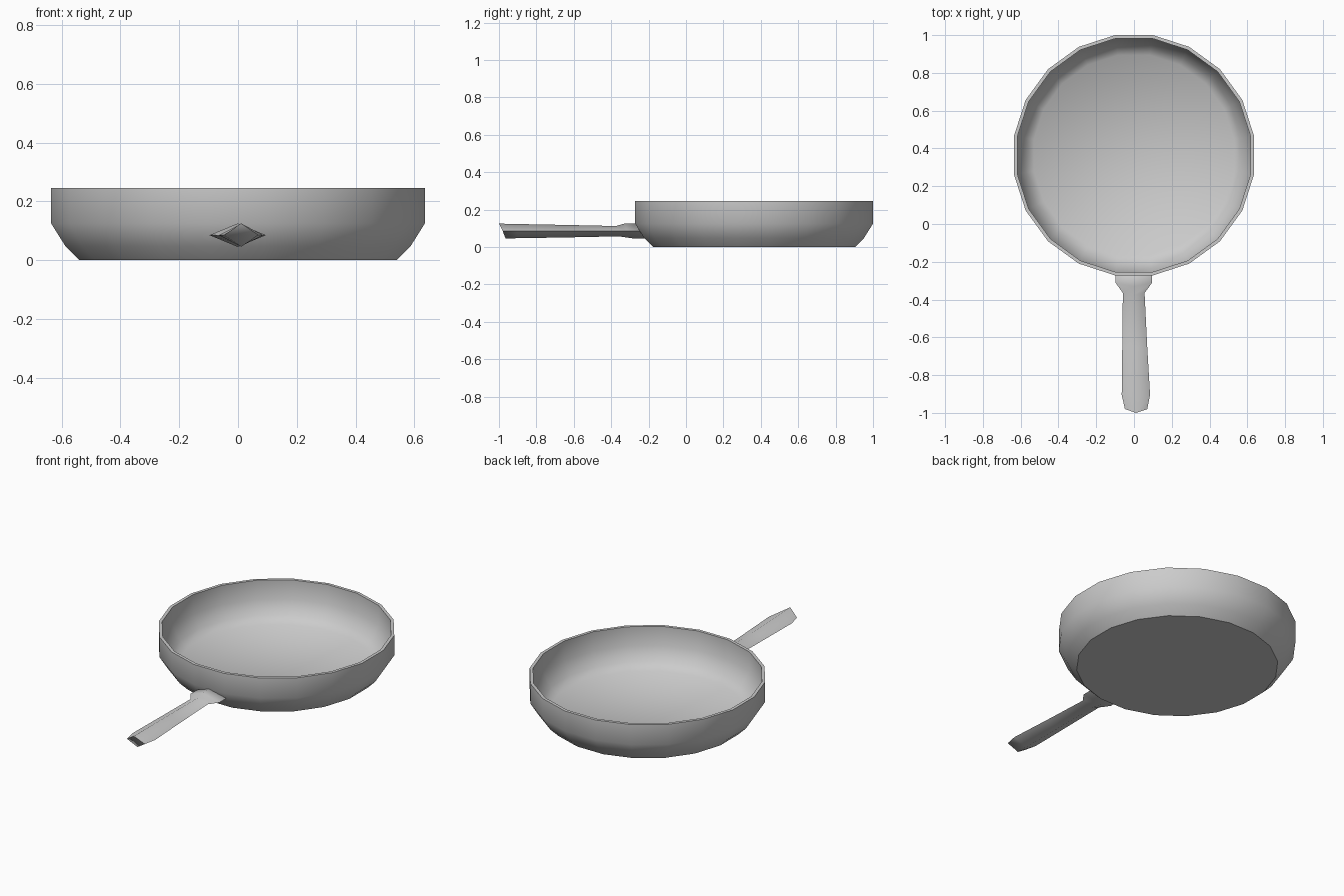
import bpy, math

if "Cube" in bpy.data.objects:
    bpy.data.objects.remove(bpy.data.objects["Cube"])

def build(name, verts, faces, angle):
    mesh = bpy.data.meshes.new(name)
    mesh.from_pydata(verts, [], faces)
    mesh.update()
    obj = bpy.data.objects.new(name, mesh)
    bpy.context.collection.objects.link(obj)
    bpy.ops.object.select_all(action='DESELECT')
    obj.select_set(True)
    bpy.context.view_layer.objects.active = obj
    bpy.ops.object.mode_set(mode='EDIT')
    bpy.ops.mesh.select_all(action='SELECT')
    bpy.ops.mesh.normals_make_consistent(inside=False)
    bpy.ops.object.mode_set(mode='OBJECT')
    bpy.ops.object.shade_smooth_by_angle(angle=math.radians(angle))
    return obj

def loft(name, rings, angle):
    # joins equal-sized rings and caps both ends
    n = len(rings[0])
    verts = [v for ring in rings for v in ring]
    faces = [(i * n + j, i * n + (j + 1) % n, (i + 1) * n + (j + 1) % n, (i + 1) * n + j)
             for i in range(len(rings) - 1) for j in range(n)]
    faces += [tuple(range(n)), tuple((len(rings) - 1) * n + j for j in range(n))]
    return build(name, verts, faces, angle)

# pan body: 20-sided shell, (apothem, z) from outer base over the rim to the inner floor
SIDES, CY = 20, 0.364
profile = [(0.54, 0), (0.587, 0.047), (0.636, 0.125), (0.636, 0.245),
           (0.618, 0.245), (0.618, 0.13), (0.572, 0.057), (0.53, 0.02)]
half = math.pi / SIDES
rings = []
for r, z in profile:
    R = r / math.cos(half)
    rings.append([(R * math.cos(half * (2 * k + 1)), CY + R * math.sin(half * (2 * k + 1)), z)
                  for k in range(SIDES)])
loft("pan_body", rings, 42)

# handle: diamond sections, (y top, y side, y bottom, x left, x right, z bottom, z top)
sections = [(-0.258, -0.24, -0.216, -0.097, 0.095, 0.045, 0.125),
            (-0.33, -0.312, -0.275, -0.097, 0.095, 0.045, 0.125),
            (-0.375, -0.365, -0.36, -0.059, 0.056, 0.057, 0.112),
            (-0.65, -0.65, -0.65, -0.062, 0.07, 0.051, 0.118),
            (-0.91, -0.905, -0.90, -0.065, 0.085, 0.047, 0.123),
            (-1.0, -0.98, -0.965, -0.048, 0.07, 0.046, 0.125)]
rings = []
for yt, ys, yb, xl, xr, zb, zt in sections:
    xm, zm = (xl + xr) / 2, (zb + zt) / 2
    rings.append([(xl, ys, zm), (xm, yb, zb), (xr, ys, zm), (xm, yt, zt)])
loft("handle", rings, 70)
